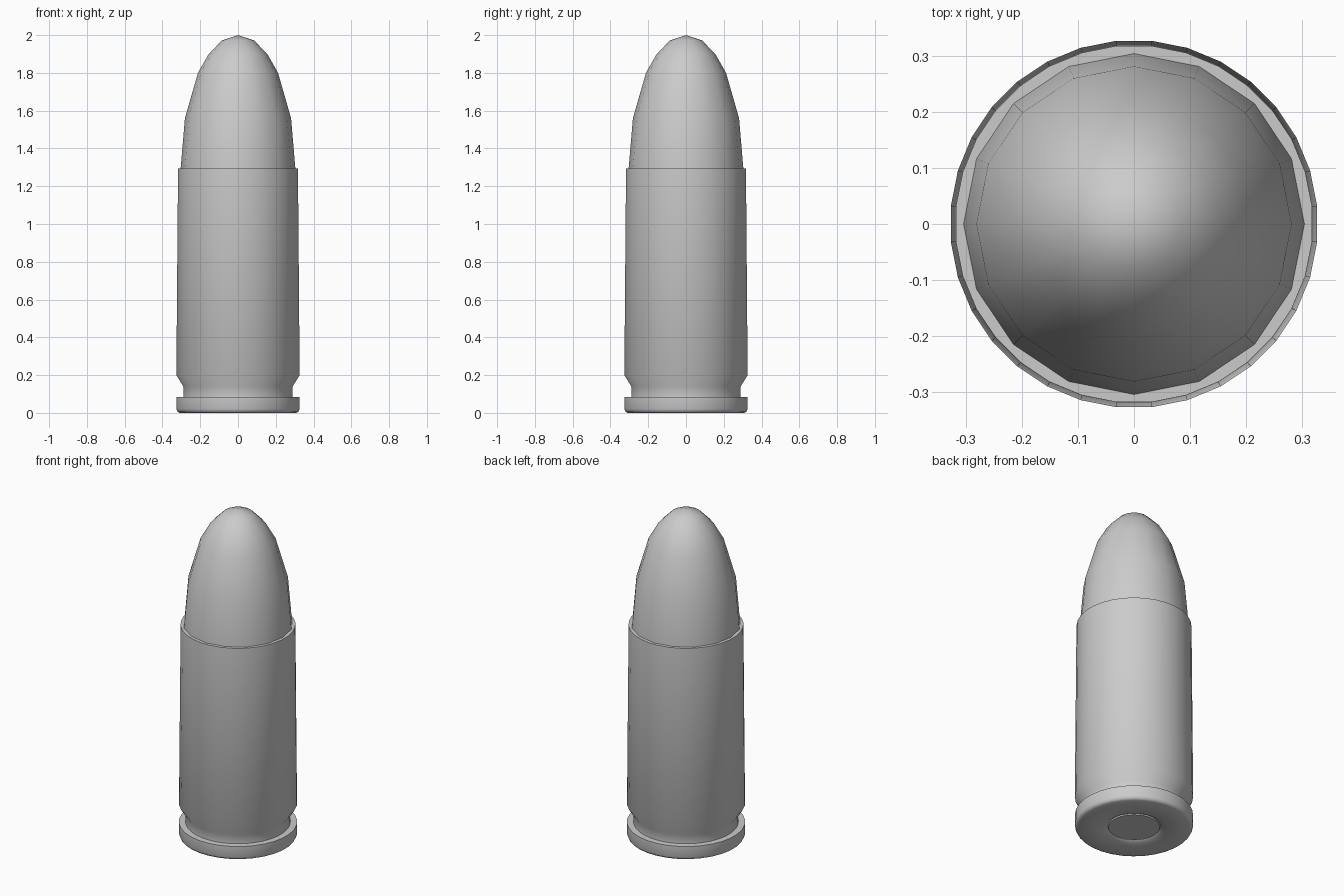
import bpy, bmesh, math

if "Cube" in bpy.data.objects:
    bpy.data.objects.remove(bpy.data.objects["Cube"])


def lathe(name, profile, sides, offset=0.0):
    """Revolve (radius, z) points about z; a radius of 0 makes a pole."""
    bm = bmesh.new()
    rings = []
    for r, z in profile:
        if r == 0:
            rings.append([bm.verts.new((0, 0, z))])
        else:
            rings.append([bm.verts.new((r * math.cos(a), r * math.sin(a), z))
                          for a in (2 * math.pi * (i + offset) / sides for i in range(sides))])
    for a, b in zip(rings, rings[1:]):
        for i in range(sides):
            j = (i + 1) % sides
            if len(a) == 1:
                bm.faces.new((a[0], b[j], b[i]))
            elif len(b) == 1:
                bm.faces.new((a[i], a[j], b[0]))
            else:
                bm.faces.new((a[i], a[j], b[j], b[i]))
    bmesh.ops.recalc_face_normals(bm, faces=bm.faces)
    mesh = bpy.data.meshes.new(name)
    bm.to_mesh(mesh)
    bm.free()
    obj = bpy.data.objects.new(name, mesh)
    bpy.context.collection.objects.link(obj)
    bpy.ops.object.select_all(action='DESELECT')
    obj.select_set(True)
    bpy.context.view_layer.objects.active = obj
    bpy.ops.object.shade_smooth_by_angle(angle=math.radians(50))
    return obj


# Case: primer with shallow ring groove, rim, extractor groove, tapered wall, mouth
lathe("case", [
    (0, 0.005), (0.142, 0.005), (0.146, 0.012), (0.164, 0.0),
    (0.31, 0.0), (0.322, 0.006), (0.328, 0.02), (0.328, 0.085),
    (0.291, 0.085), (0.291, 0.14), (0.328, 0.20),
    (0.319, 1.293), (0.295, 1.293), (0.295, 1.2), (0, 1.2),
], 32, 0.5)

# Rounded bullet tip seated in the mouth
lathe("bullet_tip", [
    (0, 1.21), (0.304, 1.21), (0.304, 1.29), (0.281, 1.56), (0.212, 1.80),
    (0.155, 1.90), (0.085, 1.972), (0, 2.0),
], 16)
